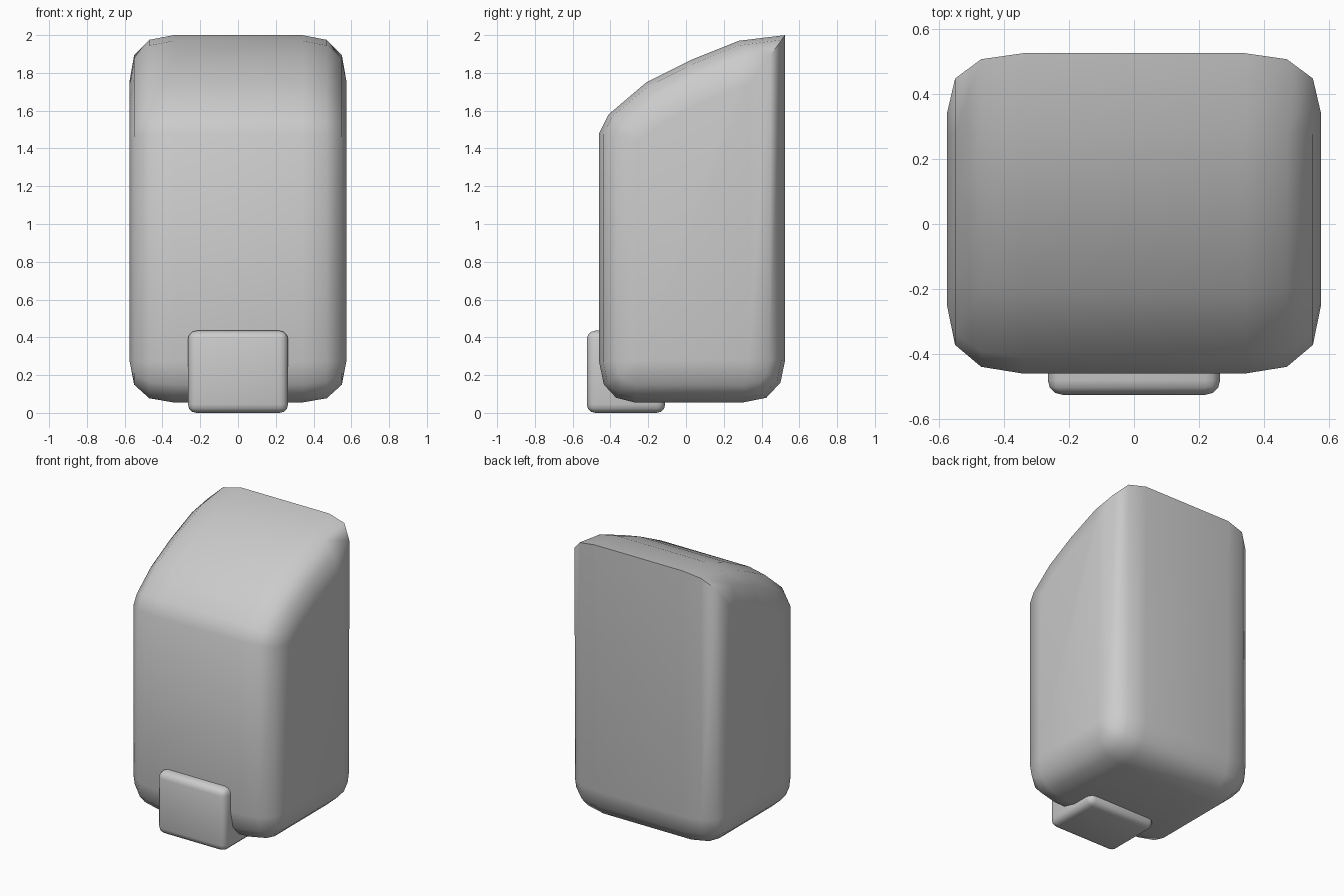
import bpy, bmesh, math

if "Cube" in bpy.data.objects:
    bpy.data.objects.remove(bpy.data.objects["Cube"])


def finish(name, bm, angle):
    bmesh.ops.recalc_face_normals(bm, faces=bm.faces)
    mesh = bpy.data.meshes.new(name)
    bm.to_mesh(mesh)
    bm.free()
    ob = bpy.data.objects.new(name, mesh)
    bpy.context.collection.objects.link(ob)
    bpy.ops.object.select_all(action='DESELECT')
    ob.select_set(True)
    bpy.context.view_layer.objects.active = ob
    bpy.ops.object.shade_smooth_by_angle(angle=math.radians(angle))
    return ob


# Dispenser body: side profile (y, z), each point paired with its inset position
# on the flat side panel
profile = [
    ((-.27, .055), (-.25, .28)), ((-.37, .08), (-.25, .28)),
    ((-.435, .15), (-.25, .28)), ((-.46, .27), (-.25, .28)),
    ((-.46, 1.48), (-.25, 1.44)), ((-.41, 1.58), (-.23, 1.46)),
    ((-.21, 1.75), (-.13, 1.53)), ((.03, 1.87), (.05, 1.63)),
    ((.28, 1.97), (.27, 1.72)), ((.525, 2.0), (.34, 1.75)),
    ((.525, .28), (.33, .28)), ((.5, .16), (.33, .28)),
    ((.425, .08), (.33, .28)), ((.3, .055), (.33, .28)),
]
half = [(.575, 0), (.55, .58), (.47, .9), (.34, 1)]
layers = [(-x, f) for x, f in half] + half[::-1]

bm = bmesh.new()
rings = []
for x, f in layers:
    rings.append([bm.verts.new((x, i[0] + (o[0] - i[0]) * f, i[1] + (o[1] - i[1]) * f))
                  for o, i in profile])
n = len(profile)
for a, b in zip(rings, rings[1:]):
    for k in range(n):
        j = (k + 1) % n
        bm.faces.new((a[k], a[j], b[j], b[k]))
bm.faces.new(rings[0])
bm.faces.new(rings[-1])
bmesh.ops.remove_doubles(bm, verts=bm.verts, dist=.0005)
finish("dispenser_body", bm, 60)

# Push lever under the front
bm = bmesh.new()
bmesh.ops.create_cube(bm, size=1)
for v in bm.verts:
    v.co = (v.co.x * .53, v.co.y * .415 - .3175, v.co.z * .435 + .2175)
bmesh.ops.bevel(bm, geom=bm.edges[:], offset=.045, segments=3, profile=.5, affect='EDGES')
finish("push_lever", bm, 40)
